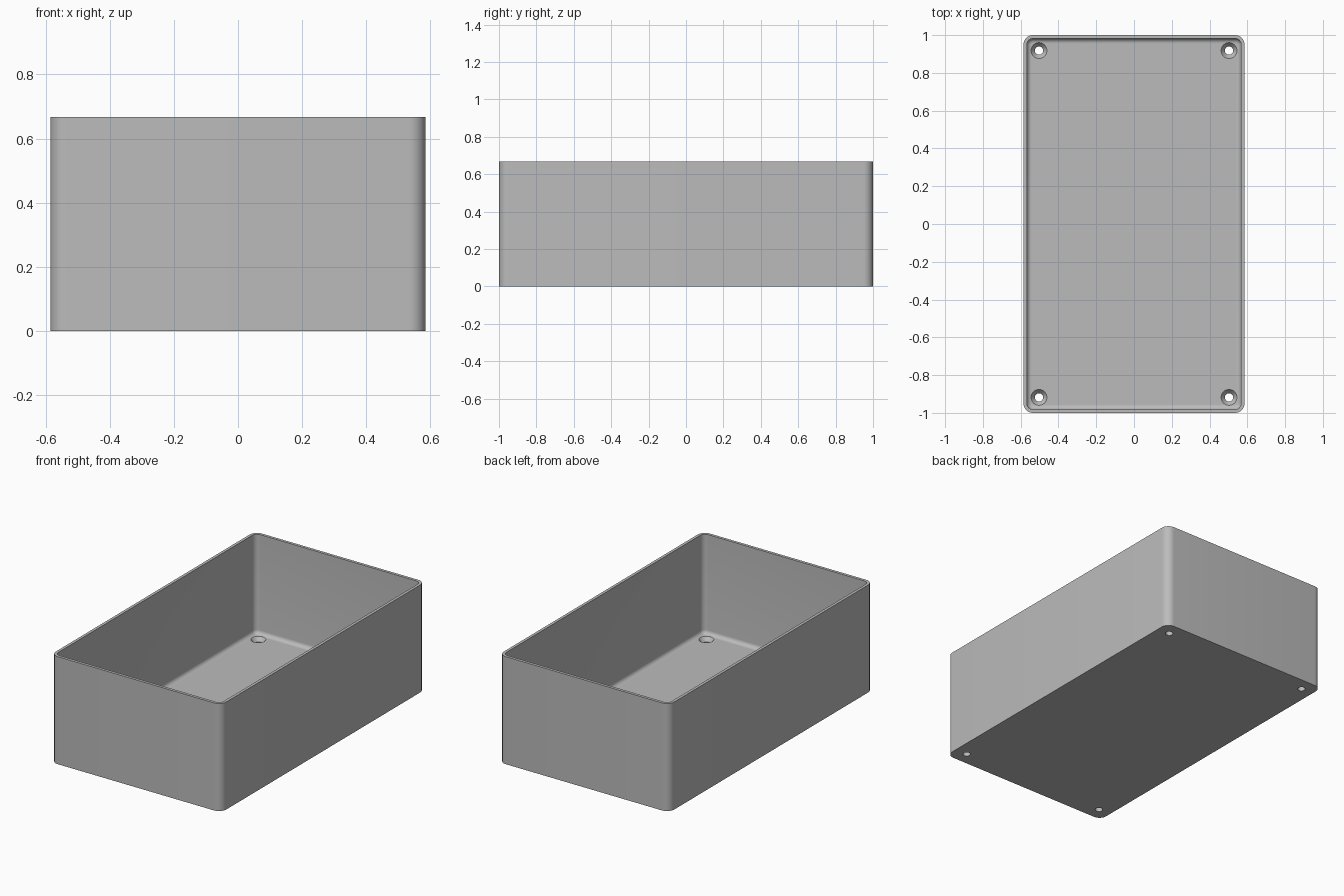
import bpy, bmesh, math

cube = bpy.data.objects.get("Cube")
if cube:
    bpy.data.objects.remove(cube, do_unlink=True)

HALF_X, HALF_Y, HEIGHT = 0.585, 1.0, 0.667
CORNER, WALL, FLOOR, FILLET = 0.05, 0.018, 0.05, 0.025
ARC = 10  # segments per rounded corner


def make_material(name, color):
    mat = bpy.data.materials.new(name)
    mat.use_nodes = True
    mat.diffuse_color = color
    bsdf = next(n for n in mat.node_tree.nodes if n.type == "BSDF_PRINCIPLED")
    bsdf.inputs["Base Color"].default_value = color
    return mat


def make_object(name, bm):
    bmesh.ops.recalc_face_normals(bm, faces=bm.faces)
    mesh = bpy.data.meshes.new(name)
    bm.to_mesh(mesh)
    bm.free()
    obj = bpy.data.objects.new(name, mesh)
    bpy.context.collection.objects.link(obj)
    return obj


def loft(bm, rings):
    """Skin a stack of closed rings and cap both ends."""
    loops = [[bm.verts.new(p) for p in ring] for ring in rings]
    for a, b in zip(loops, loops[1:]):
        for i in range(len(a)):
            j = (i + 1) % len(a)
            bm.faces.new((a[i], a[j], b[j], b[i]))
    bm.faces.new(loops[0])
    bm.faces.new(loops[-1])


def rounded_rect(inset, z):
    radius = max(CORNER - inset, 0.006)
    points = []
    for k, (sx, sy) in enumerate([(1, 1), (-1, 1), (-1, -1), (1, -1)]):
        cx, cy = sx * (HALF_X - inset - radius), sy * (HALF_Y - inset - radius)
        for i in range(ARC + 1):
            a = (k + i / ARC) * math.pi / 2
            points.append((cx + radius * math.cos(a), cy + radius * math.sin(a), z))
    return points


def circle(x, y, radius, z, sides=32):
    turn = 2 * math.pi / sides
    return [(x + radius * math.cos(i * turn), y + radius * math.sin(i * turn), z)
            for i in range(sides)]


# Open box: outer wall, flat rim, inner wall, filleted floor
rings = [rounded_rect(0, 0), rounded_rect(0, HEIGHT), rounded_rect(WALL, HEIGHT)]
for i in range(7):
    a = i / 6 * math.pi / 2
    rings.append(rounded_rect(WALL + FILLET * (1 - math.cos(a)),
                              FLOOR + FILLET * (1 - math.sin(a))))
bm = bmesh.new()
loft(bm, rings)
box = make_object("open_box", bm)
box.data.materials.append(make_material("mid_grey_plastic", (0.5, 0.5, 0.5, 1)))

# Countersunk screw holes in the four floor corners
bm = bmesh.new()
for sx in (-1, 1):
    for sy in (-1, 1):
        steps = [(0.022, -0.05), (0.022, 0.025), (0.042, FLOOR), (0.042, 0.09)]
        loft(bm, [circle(sx * 0.503, sy * 0.918, r, z) for r, z in steps])
cutter = make_object("screw_hole_cutter", bm)
cutter.hide_render = True

cut = box.modifiers.new("screw_holes", "BOOLEAN")
cut.operation = "DIFFERENCE"
cut.solver = "EXACT"
cut.object = cutter
bpy.ops.object.select_all(action="DESELECT")
bpy.context.view_layer.objects.active = box
box.select_set(True)
bpy.ops.object.modifier_apply(modifier=cut.name)
bpy.data.objects.remove(cutter, do_unlink=True)

bpy.ops.object.shade_smooth_by_angle(angle=math.radians(30))
